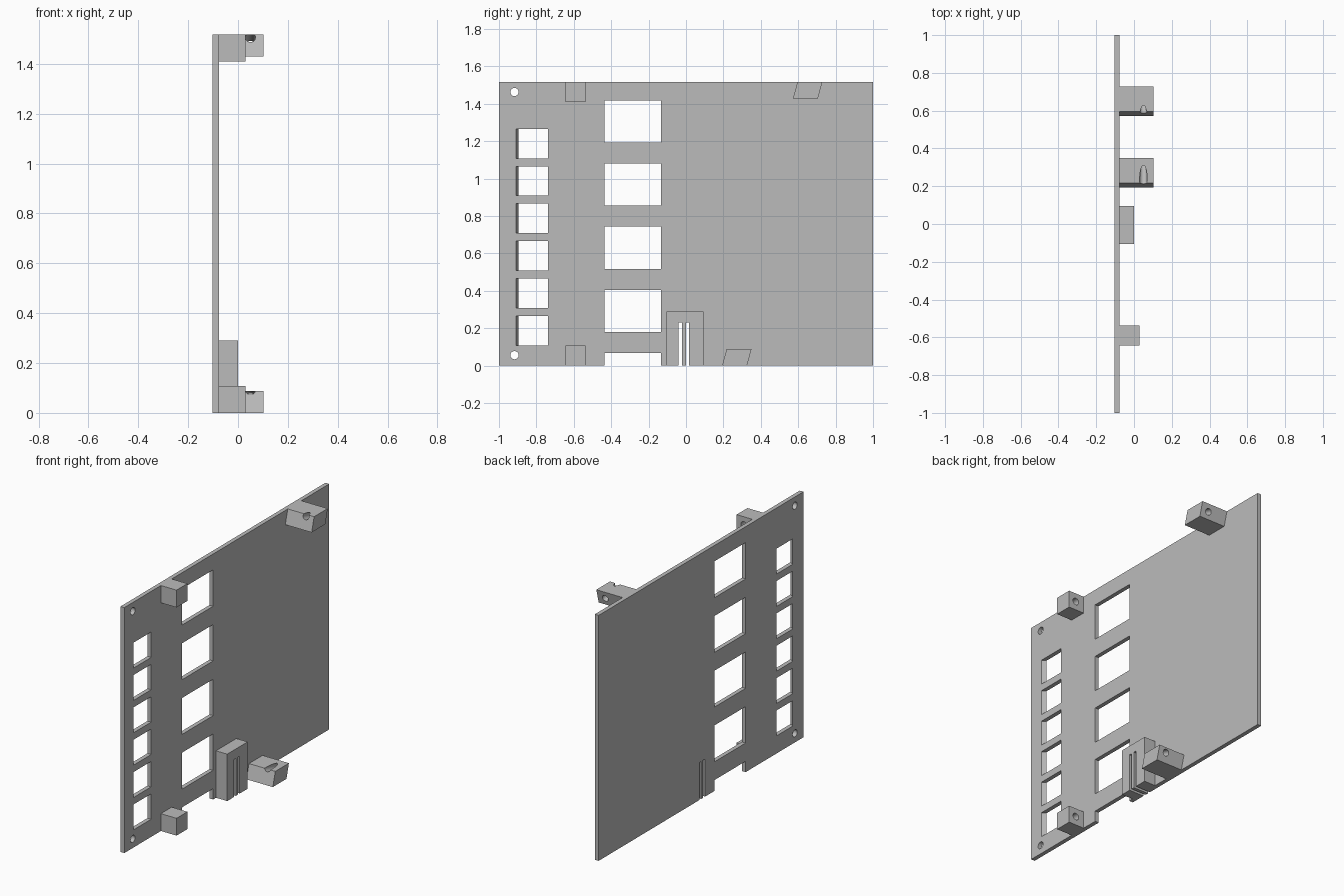
import bpy, bmesh, math
from mathutils import Vector, Matrix

cube = bpy.data.objects.get("Cube")
if cube:
    bpy.data.objects.remove(cube, do_unlink=True)

grey = bpy.data.materials.new("light grey")
grey.use_nodes = True
colour = (0.5, 0.5, 0.5, 1)
grey.diffuse_color = colour
grey.node_tree.nodes["Principled BSDF"].inputs["Base Color"].default_value = colour

BACK, FACE = -0.103, -0.077   # the two sides of the panel
HEIGHT = 1.517


def finish(name, bm):
    bmesh.ops.recalc_face_normals(bm, faces=bm.faces)
    mesh = bpy.data.meshes.new(name)
    bm.to_mesh(mesh)
    bm.free()
    mesh.materials.append(grey)
    obj = bpy.data.objects.new(name, mesh)
    bpy.context.collection.objects.link(obj)
    return obj


def prism(name, points, lo, hi, axis="x"):
    """Extrude a profile: (y, z) points along x, or (x, y) points along z."""
    bm = bmesh.new()
    place = (lambda p: (lo, *p)) if axis == "x" else (lambda p: (*p, lo))
    face = bm.faces.new([bm.verts.new(place(p)) for p in points])
    new = bmesh.ops.extrude_face_region(bm, geom=[face])["geom"]
    step = Vector((hi - lo, 0, 0)) if axis == "x" else Vector((0, 0, hi - lo))
    bmesh.ops.translate(bm, vec=step, verts=[v for v in new if isinstance(v, bmesh.types.BMVert)])
    return finish(name, bm)


def box(name, x0, x1, y0, y1, z0, z1):
    return prism(name, [(y0, z0), (y1, z0), (y1, z1), (y0, z1)], x0, x1)


def drill(centre, direction, radius, length):
    bm = bmesh.new()
    turn = Vector(direction).to_track_quat("Z", "Y").to_matrix().to_4x4()
    bmesh.ops.create_cone(bm, cap_ends=True, segments=32, radius1=radius, radius2=radius,
                          depth=length, matrix=Matrix.Translation(centre) @ turn)
    return finish("drill", bm)


def cut(obj, cutters):
    for cutter in cutters:
        mod = obj.modifiers.new("cut", "BOOLEAN")
        mod.operation = "DIFFERENCE"
        mod.solver = "EXACT"
        mod.object = cutter
    bpy.context.view_layer.update()
    graph = bpy.context.evaluated_depsgraph_get()
    mesh = bpy.data.meshes.new_from_object(obj.evaluated_get(graph))
    obj.modifiers.clear()
    obj.data = mesh
    for cutter in cutters:
        bpy.data.objects.remove(cutter, do_unlink=True)
    bpy.ops.object.select_all(action="DESELECT")
    obj.select_set(True)
    bpy.context.view_layer.objects.active = obj
    bpy.ops.object.shade_smooth_by_angle(angle=math.radians(30))


def slots():
    # Two narrow slits either side of a thin tongue
    return [box("slit", -0.2, 0.1, y, y + 0.018, -0.1, 0.232) for y in (-0.039, -0.001)]


# Panel with windows, screw holes and slits
panel = box("panel", BACK, FACE, -1, 1, 0, HEIGHT)
cutters = slots()
for i in range(5):
    z = -0.158 + 0.338 * i
    cutters.append(box("large_window", -0.2, 0, -0.435, -0.133, z, z + 0.225))
for i in range(6):
    z = 0.109 + 0.2 * i
    cutters.append(prism("small_window", [(-0.129, -0.88), (-0.051, -0.925), (-0.051, -0.738),
                                          (-0.129, -0.738)], z, z + 0.157, "z"))
for z in (0.056, 1.463):
    cutters.append(drill((-0.09, -0.917, z), (1, 0, 0), 0.022, 0.2))
cut(panel, cutters)

# Slotted guide block at the bottom edge
guide = box("slotted_guide", FACE, 0, -0.105, 0.094, 0, 0.29)
cut(guide, slots())

# Square lugs with blind holes in their rear faces
for name, z in (("lower", 0), ("upper", HEIGHT - 0.107)):
    lug = box(name + "_square_lug", FACE, 0.03, -0.643, -0.537, z, z + 0.107)
    cut(lug, [drill((-0.02, -0.54, z + 0.055), (0, 1, 0), 0.021, 0.14)])

# Leaning lugs drilled square to their sloping faces
for name, y, z, hole in (("lower", 0.193, 0, 0.069), ("upper", 0.572, HEIGHT - 0.088, 0.067)):
    lug = prism(name + "_leaning_lug", [(y, z), (y + 0.133, z), (y + 0.157, z + 0.088),
                                        (y + 0.024, z + 0.088)], FACE, 0.103)
    reach = 0.112 if name == "lower" else 0.058
    cut(lug, [drill((0.05, y + reach, z + hole), (0, -1, 0.27), 0.02, 0.5)])
